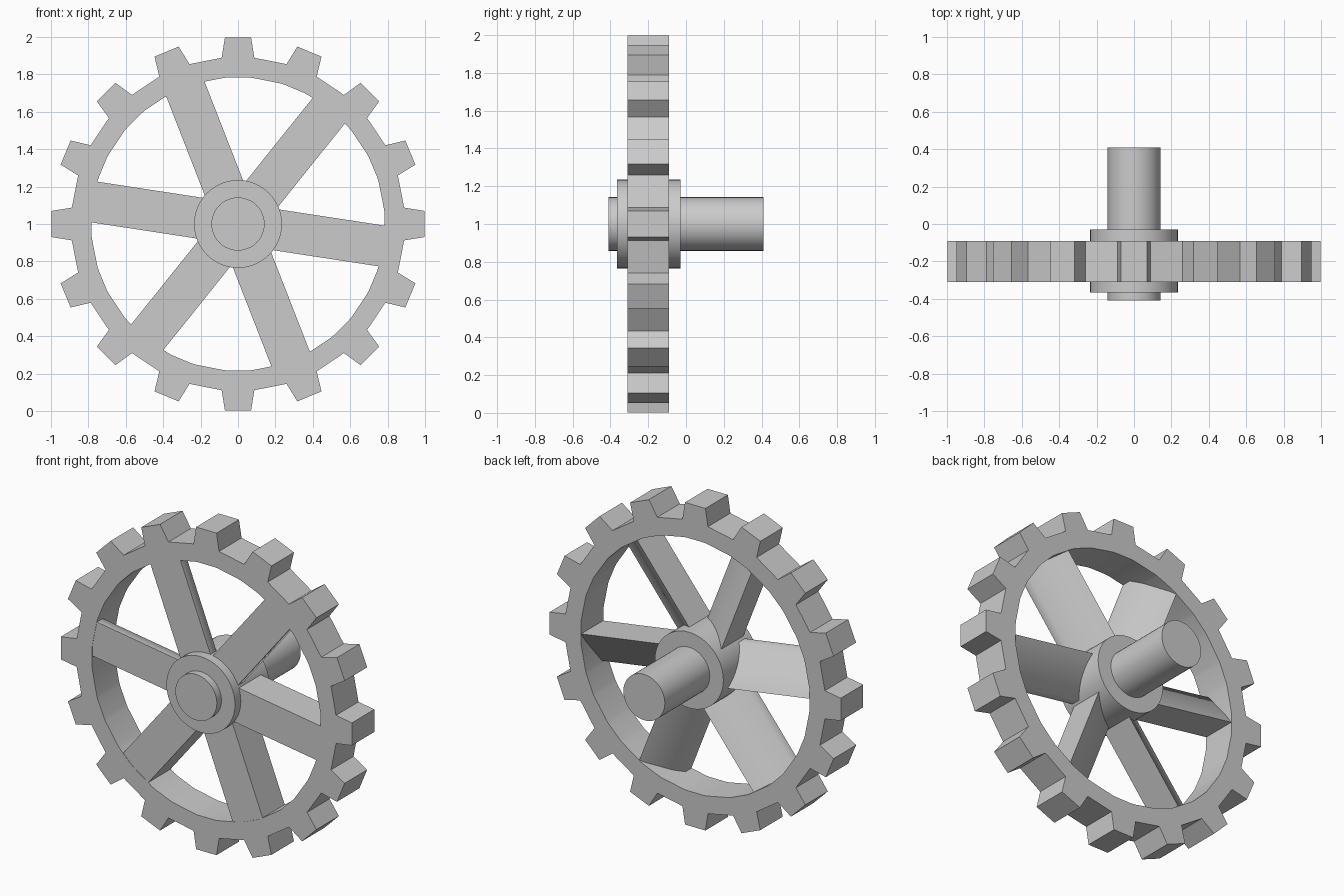
import bpy, bmesh
from math import sin, cos, tau, radians

if "Cube" in bpy.data.objects:
    bpy.data.objects.remove(bpy.data.objects["Cube"])

CZ = 1.0                     # wheel centre height
FRONT, BACK = -0.31, -0.09   # rim faces in y


def finish(bm, name, angle=30):
    bmesh.ops.recalc_face_normals(bm, faces=bm.faces)
    mesh = bpy.data.meshes.new(name)
    bm.to_mesh(mesh)
    bm.free()
    ob = bpy.data.objects.new(name, mesh)
    bpy.context.collection.objects.link(ob)
    bpy.ops.object.select_all(action='DESELECT')
    ob.select_set(True)
    bpy.context.view_layer.objects.active = ob
    bpy.ops.object.shade_smooth_by_angle(angle=radians(angle))
    return ob


def polar(bm, r, a, y):
    return bm.verts.new((r * cos(a), y, CZ + r * sin(a)))


# Toothed rim: outer and inner loops on both faces
def make_rim(teeth=16, r_in=0.785, r_root=0.893, r_tip=1.0):
    bm = bmesh.new()
    profile = []
    for i in range(teeth):
        a = i * tau / teeth
        profile += [(r_root, a - 0.098), (r_tip, a - 0.07),
                    (r_tip, a + 0.07), (r_root, a + 0.098)]
    rows = [[polar(bm, r, a, FRONT) for r, a in profile],
            [polar(bm, r, a, BACK) for r, a in profile],
            [polar(bm, r_in, a, BACK) for r, a in profile],
            [polar(bm, r_in, a, FRONT) for r, a in profile]]
    n = len(profile)
    for k in range(4):
        p, q = rows[k], rows[(k + 1) % 4]
        for i in range(n):
            j = (i + 1) % n
            bm.faces.new((p[i], p[j], q[j], q[i]))
    return finish(bm, "toothed_rim")


# Closed cylinder along y
def make_drum(name, r, y0, y1, n=48):
    bm = bmesh.new()
    a = [polar(bm, r, i * tau / n, y0) for i in range(n)]
    b = [polar(bm, r, i * tau / n, y1) for i in range(n)]
    bm.faces.new(a)
    bm.faces.new(b)
    for i in range(n):
        j = (i + 1) % n
        bm.faces.new((a[i], a[j], b[j], b[i]))
    return finish(bm, name)


# Wedge-section spoke: flat front, back slopes from one side to the other
def make_spoke(name, a):
    section = [(-0.11, FRONT + 0.002), (0.11, FRONT + 0.002),
               (0.11, BACK - 0.002), (-0.11, FRONT + 0.06)]
    bm = bmesh.new()
    loops = []
    for r in (0.15, 0.79):
        loops.append([bm.verts.new((r * cos(a) - t * sin(a), y,
                                    CZ + r * sin(a) + t * cos(a)))
                      for t, y in section])
    p, q = loops
    bm.faces.new(p)
    bm.faces.new(q)
    for i in range(4):
        j = (i + 1) % 4
        bm.faces.new((p[i], p[j], q[j], q[i]))
    return finish(bm, name, 60)


make_rim()
make_drum("hub", 0.235, -0.365, -0.03)
make_drum("axle", 0.142, -0.41, 0.41)
for k in range(6):
    make_spoke(f"spoke_{k + 1}", radians(51.3 + 60 * k))
